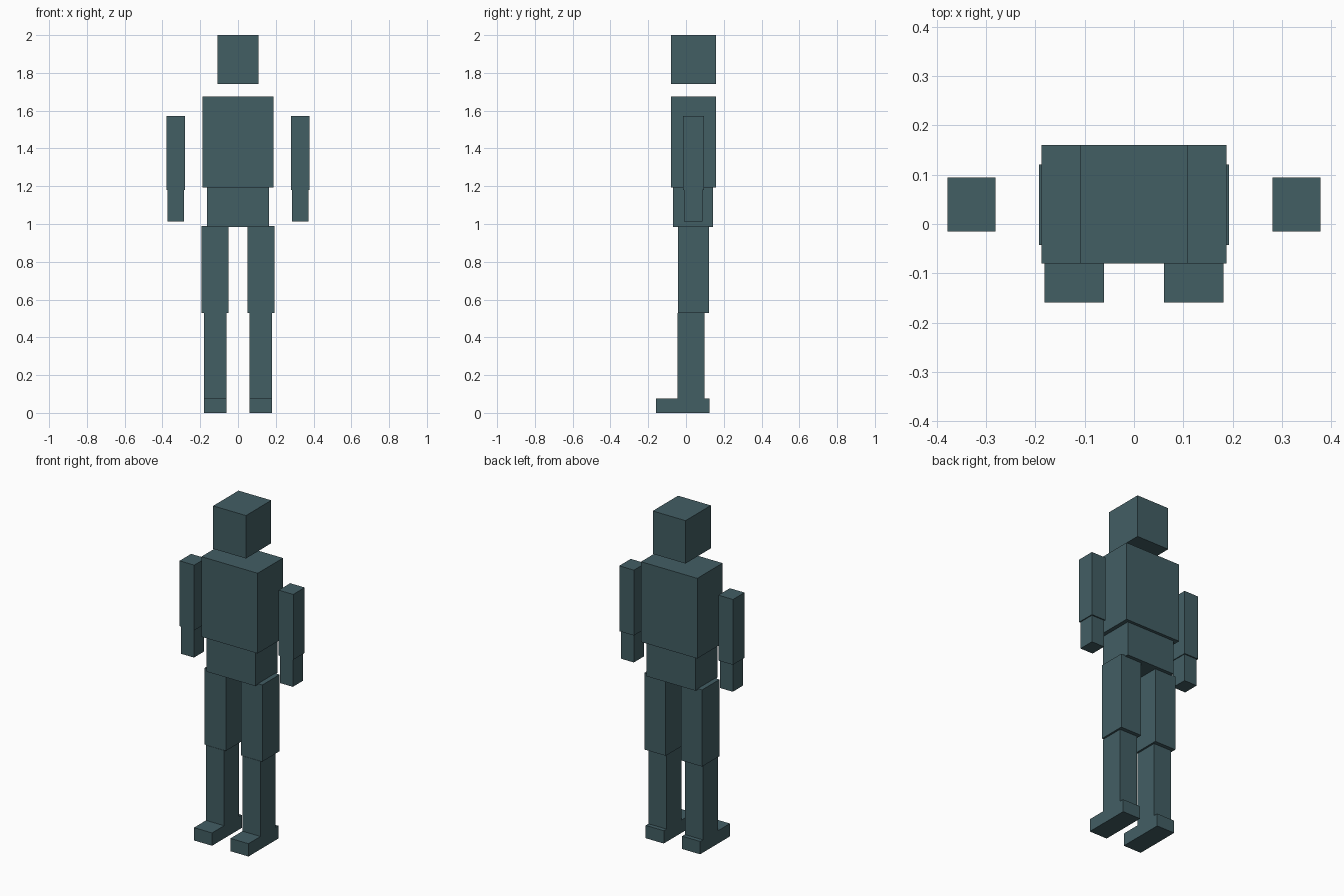
import bpy
import bmesh
from mathutils import Matrix, Vector

if "Cube" in bpy.data.objects:
    bpy.data.objects.remove(bpy.data.objects["Cube"])

mat = bpy.data.materials.new("dark_teal")
mat.diffuse_color = (0.055, 0.112, 0.127, 1)
mat.use_nodes = True
mat.node_tree.nodes["Principled BSDF"].inputs["Base Color"].default_value = mat.diffuse_color


def box(name, x, y, z):
    """Axis-aligned box from (min, max) ranges."""
    lo, hi = Vector((x[0], y[0], z[0])), Vector((x[1], y[1], z[1]))
    bm = bmesh.new()
    bmesh.ops.create_cube(bm, size=1, matrix=Matrix.Diagonal((*(hi - lo), 1)))
    mesh = bpy.data.meshes.new(name)
    bm.to_mesh(mesh)
    bm.free()
    mesh.materials.append(mat)
    obj = bpy.data.objects.new(name, mesh)
    obj.location = (lo + hi) / 2
    bpy.context.collection.objects.link(obj)


def pair(name, x, y, z):
    """The same box on both sides of the body."""
    box(name + "_left", x, y, z)
    box(name + "_right", (-x[1], -x[0]), y, z)


# Head (floats above the torso), torso and waist
box("head", (-0.109, 0.109), (-0.08, 0.16), (1.742, 2.0))
box("torso", (-0.187, 0.187), (-0.08, 0.16), (1.192, 1.674))
box("waist", (-0.163, 0.163), (-0.068, 0.142), (0.985, 1.192))

# Arms and hands, hanging clear of the torso
pair("arm", (0.281, 0.378), (-0.015, 0.094), (1.18, 1.573))
pair("hand", (0.286, 0.372), (-0.01, 0.087), (1.014, 1.18))

# Legs and feet
pair("thigh", (0.05, 0.192), (-0.043, 0.121), (0.529, 0.99))
pair("shin", (0.061, 0.181), (-0.045, 0.098), (0.077, 0.529))
pair("foot", (0.061, 0.181), (-0.159, 0.124), (0.0, 0.077))
